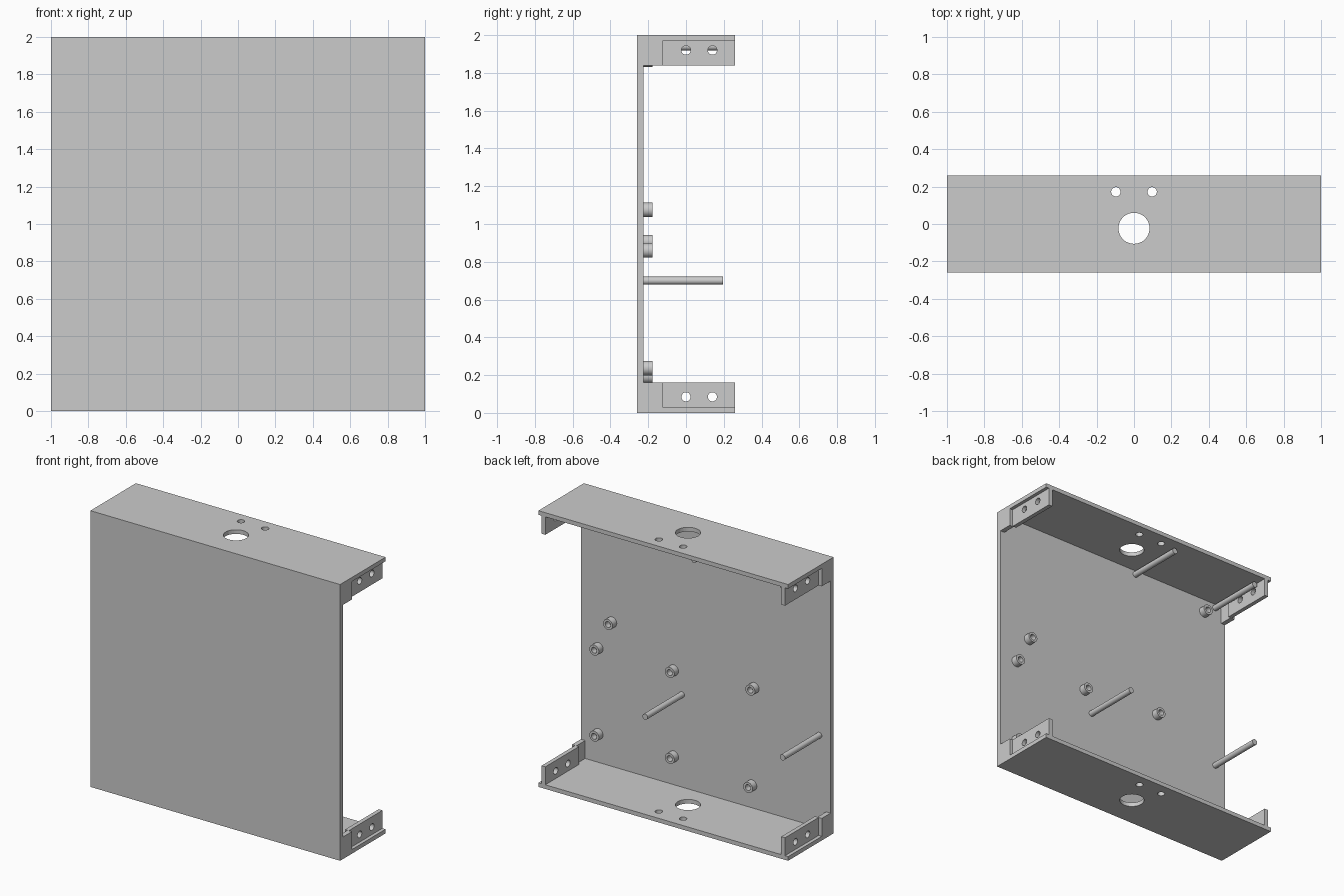
import bpy, bmesh, math
from mathutils import Vector, Matrix

cube = bpy.data.objects.get("Cube")
if cube:
    bpy.data.objects.remove(cube, do_unlink=True)

grey = bpy.data.materials.new("plain grey")
grey.use_nodes = True
grey.diffuse_color = (0.6, 0.6, 0.6, 1)
grey.node_tree.nodes["Principled BSDF"].inputs["Base Color"].default_value = grey.diffuse_color

PANEL_BACK = -0.225
HALF_DEPTH = 0.26


def make_object(name, bm):
    bmesh.ops.recalc_face_normals(bm, faces=bm.faces)
    mesh = bpy.data.meshes.new(name)
    bm.to_mesh(mesh)
    bm.free()
    mesh.materials.append(grey)
    obj = bpy.data.objects.new(name, mesh)
    bpy.context.collection.objects.link(obj)
    return obj


def box(name, low, high):
    low, high = Vector(low), Vector(high)
    bm = bmesh.new()
    bmesh.ops.create_cube(bm, size=1)
    for v in bm.verts:
        v.co = (low + high) / 2 + v.co * (high - low)
    return make_object(name, bm)


def select_only(obj):
    bpy.ops.object.select_all(action="DESELECT")
    obj.select_set(True)
    bpy.context.view_layer.objects.active = obj


def drill(obj, centre, radius, axis):
    """Cut a round hole right through a thin plate."""
    turn = Matrix.Rotation(math.pi / 2, 4, "Y") if axis == "X" else Matrix()
    bm = bmesh.new()
    bmesh.ops.create_cone(bm, cap_ends=True, segments=48, radius1=radius, radius2=radius,
                          depth=0.1, matrix=Matrix.Translation(centre) @ turn)
    cutter = make_object("hole_cutter", bm)
    cutter.hide_render = True
    mod = obj.modifiers.new("hole", "BOOLEAN")
    mod.operation = "DIFFERENCE"
    mod.solver = "EXACT"
    mod.object = cutter
    select_only(obj)
    bpy.ops.object.modifier_apply(modifier=mod.name)
    bpy.data.objects.remove(cutter, do_unlink=True)


def lathe(name, profile, x, z):
    """Revolve (radius, depth) points about an axis pointing back from the panel."""
    bm = bmesh.new()
    verts = [bm.verts.new((r, PANEL_BACK + d, 0)) for r, d in profile]
    edges = [bm.edges.new(pair) for pair in zip(verts, verts[1:])]
    bmesh.ops.spin(bm, geom=verts + edges, cent=(0, 0, 0), axis=(0, 1, 0),
                   angle=math.tau, steps=32, use_duplicate=False)
    bmesh.ops.remove_doubles(bm, verts=bm.verts, dist=0.0001)
    bmesh.ops.translate(bm, verts=bm.verts, vec=(x, 0, z))
    obj = make_object(name, bm)
    select_only(obj)
    bpy.ops.object.shade_smooth_by_angle()


# Front panel
box("front_panel", (-1, -HALF_DEPTH, 0), (1, PANEL_BACK, 2))

# Top and bottom plates with a cable hole and two screw holes, and their end tabs
for level, base, tab_low, tab_high in (("bottom", 0, 0.03, 0.16), ("top", 1.97, 1.84, 1.97)):
    plate = box(level + "_plate", (-1, PANEL_BACK, base), (1, HALF_DEPTH, base + 0.03))
    drill(plate, (0, -0.023, base + 0.015), 0.083, "Z")
    for side in (-1, 1):
        drill(plate, (side * 0.097, 0.172, base + 0.015), 0.025, "Z")

    for side, word in ((-1, "right"), (1, "left")):
        # Corner flange flush with the outside
        xs = sorted((side * 0.965, side))
        box(f"{level}_{word}_flange", (xs[0], PANEL_BACK, tab_low), (xs[1], -0.125, tab_high))
        # Set-back mounting tab with two screw holes
        xs = sorted((side * 0.945, side * 0.975))
        tab = box(f"{level}_{word}_tab", (xs[0], -0.125, tab_low), (xs[1], HALF_DEPTH, tab_high))
        for y in (0, 0.14):
            drill(tab, (side * 0.96, y, 0.085 if base == 0 else 1.92), 0.024, "X")

# Hollow standoffs for the circuit boards
TUBE = [(0, 0.004), (0.021, 0.004), (0.021, 0.048), (0.038, 0.048), (0.038, 0)]
for x, z in ((0.75, 1.075), (0.86, 0.86), (0.255, 0.86), (0.86, 0.237), (0.255, 0.237),
             (-0.39, 0.905), (-0.372, 0.195), (-0.81, 1.87)):
    lathe("standoff", TUBE, x, z)

# Long support rods
ROD = [(0.021, 0), (0.021, 0.422), (0, 0.422)]
for x, z in ((0.19, 0.7), (-0.91, 0.7), (-0.2, 1.94), (-0.91, 1.94)):
    lathe("support_rod", ROD, x, z)
